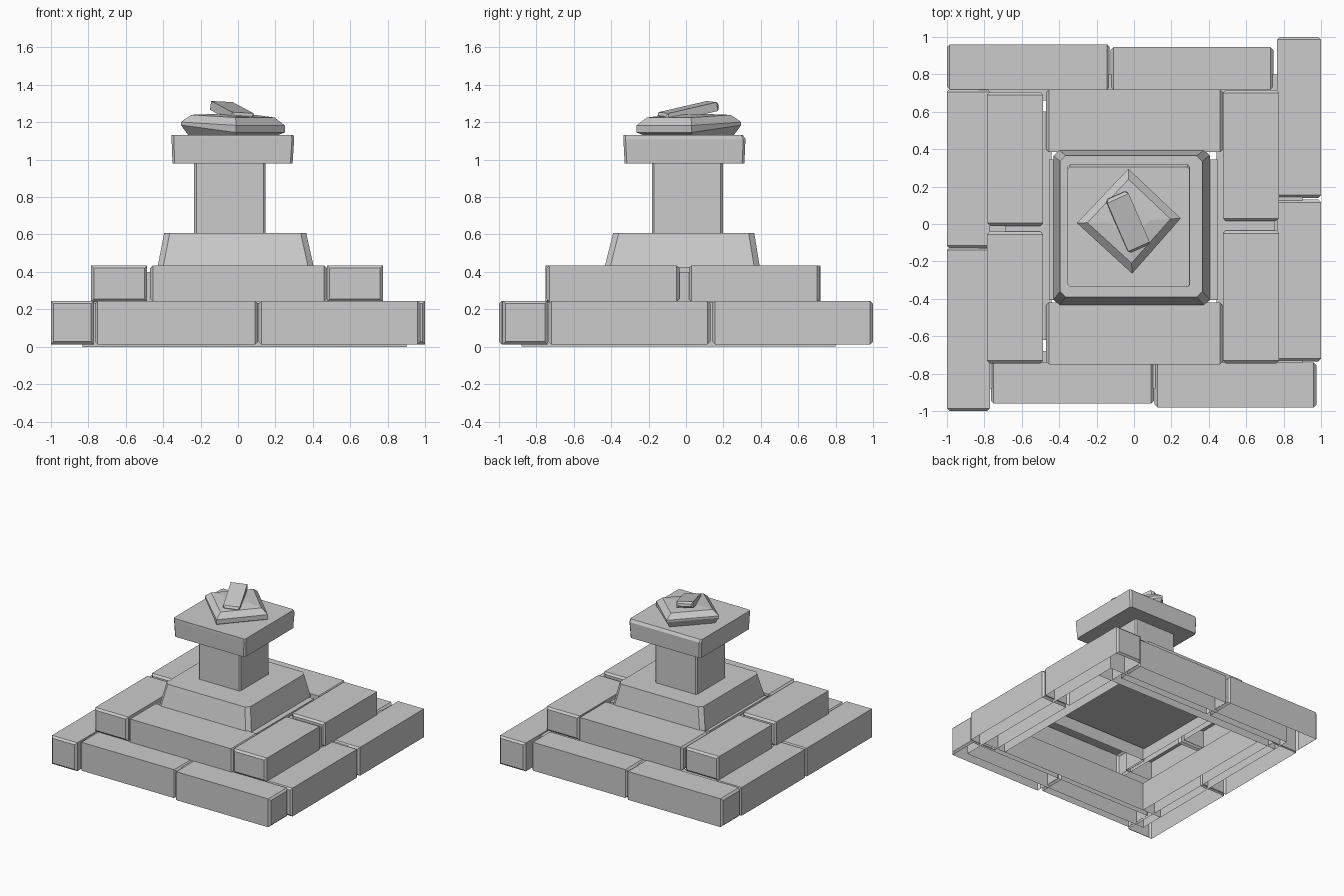
import bpy, bmesh
from math import radians
from mathutils import Matrix

if "Cube" in bpy.data.objects:
    bpy.data.objects.remove(bpy.data.objects["Cube"])


def finish(name, bm):
    bmesh.ops.recalc_face_normals(bm, faces=bm.faces)
    mesh = bpy.data.meshes.new(name)
    bm.to_mesh(mesh)
    bm.free()
    ob = bpy.data.objects.new(name, mesh)
    bpy.context.collection.objects.link(ob)
    return ob


def brick(name, x0, x1, y0, y1, z0, z1, chamfer=0.0, open_bottom=False):
    """Box whose two end faces are chamfered along the longer direction."""
    bm = bmesh.new()
    bmesh.ops.create_cube(bm, size=1)
    for v in bm.verts:
        v.co.x = x1 if v.co.x > 0 else x0
        v.co.y = y1 if v.co.y > 0 else y0
        v.co.z = z1 if v.co.z > 0 else z0
    if chamfer:
        axis = 0 if x1 - x0 > y1 - y0 else 1
        ends = [e for e in bm.edges
                if abs(e.verts[0].co[axis] - e.verts[1].co[axis]) < 1e-5]
        bmesh.ops.bevel(bm, geom=ends, offset=chamfer, segments=1,
                        affect='EDGES', profile=0.5)
    bmesh.ops.recalc_face_normals(bm, faces=bm.faces)
    if open_bottom:
        low = [f for f in bm.faces if f.normal.z < -0.9]
        bmesh.ops.delete(bm, geom=low, context='FACES')
    return finish(name, bm)


def stack(name, rings):
    """Loft closed rings with equal point counts and cap both ends."""
    bm = bmesh.new()
    loops = [[bm.verts.new(p) for p in ring] for ring in rings]
    n = len(loops[0])
    for a, b in zip(loops, loops[1:]):
        for i in range(n):
            j = (i + 1) % n
            bm.faces.new((a[i], a[j], b[j], b[i]))
    bm.faces.new(loops[0][::-1])
    bm.faces.new(loops[-1])
    return finish(name, bm)


def cut_rect(x0, x1, y0, y1, z, c):
    """Rectangle with clipped corners."""
    return [(x0 + c, y0, z), (x1 - c, y0, z), (x1, y0 + c, z), (x1, y1 - c, z),
            (x1 - c, y1, z), (x0 + c, y1, z), (x0, y1 - c, z), (x0, y0 + c, z)]


# Lower ring of bricks, hollow underneath
lower = [(-1, -0.77, -1, -0.125), (-1, -0.77, -0.13, 0.72),
         (-1, -0.13, 0.72, 0.96), (-0.125, 0.745, 0.72, 0.945),
         (0.765, 1, 0.14, 1), (0.765, 1, -0.735, 0.13),
         (-0.765, 0.107, -0.96, -0.74), (0.11, 0.975, -0.98, -0.74)]
for i, r in enumerate(lower):
    brick(f"lower_brick_{i + 1}", *r, 0.012, 0.245, 0.015, True)

# Mortar strips filling the lower joints
for i, r in enumerate([(-0.83, 0.9, -0.88, -0.68), (-0.83, 0.9, 0.66, 0.8),
                       (-0.83, -0.66, -0.68, 0.66), (0.7, 0.9, -0.68, 0.66)]):
    brick(f"lower_mortar_{i + 1}", *r, 0, 0.235, 0, True)

# Upper ring of bricks, set slightly into the lower one
upper = [(-0.785, -0.485, -0.01, 0.705), (-0.785, -0.485, -0.745, -0.04),
         (0.475, 0.775, 0.015, 0.715), (0.475, 0.775, -0.745, -0.035),
         (-0.47, 0.475, 0.385, 0.72), (-0.47, 0.475, -0.75, -0.42)]
for i, r in enumerate(upper):
    brick(f"upper_brick_{i + 1}", *r, 0.24, 0.435, 0.015, True)

# Mortar in the upper side joints and the filling under the pedestal
brick("upper_mortar_left", -0.69, -0.44, -0.62, 0.6, 0.24, 0.40, 0, True)
brick("upper_mortar_right", 0.44, 0.75, -0.62, 0.6, 0.24, 0.40, 0, True)
brick("center_fill", -0.455, 0.45, -0.405, 0.345, 0.33, 0.425)

# Tapered pedestal
stack("pedestal", [cut_rect(-0.43, 0.405, -0.435, 0.395, 0.425, 0.03),
                   cut_rect(-0.395, 0.365, -0.39, 0.365, 0.607, 0.03)])

# Square column
stack("column", [cut_rect(-0.235, 0.147, -0.183, 0.197, z, 0.012)
                 for z in (0.6, 0.985)])

# Cap block, slightly narrower below and worn at the back edge
stack("cap", [cut_rect(-0.35, 0.292, -0.328, 0.312, 0.98, 0.012),
              cut_rect(-0.355, 0.3, -0.335, 0.318, 1.11, 0.012),
              cut_rect(-0.355, 0.297, -0.335, 0.305, 1.132, 0.012)])

# Diamond shaped slab with bevelled rim, higher at left and back
corners = [(-0.305, 0.005, 0.018), (-0.01, -0.265, 0), (0.25, 0.03, 0),
           (-0.03, 0.295, 0.018)]
cx, cy = -0.025, 0.015
stack("diamond_slab",
      [[(cx + (x - cx) * s, cy + (y - cy) * s, z + dz * k)
        for x, y, dz in corners]
       for s, z, k in ((0.86, 1.131, 0), (1.0, 1.145, 2.2), (1.0, 1.183, 1),
                       (0.8, 1.225, 0.8), (0.4, 1.24, 0.2))])

# Small loose stone tilted on top
top = brick("top_stone", -0.063, 0.063, -0.158, 0.158, -0.024, 0.024, 0.014)
top.data.transform(Matrix.Translation((-0.033, 0.012, 1.257))
                   @ Matrix.Rotation(radians(23.5), 4, 'Z')
                   @ Matrix.Rotation(radians(12), 4, 'X')
                   @ Matrix.Rotation(radians(3), 4, 'Y'))
